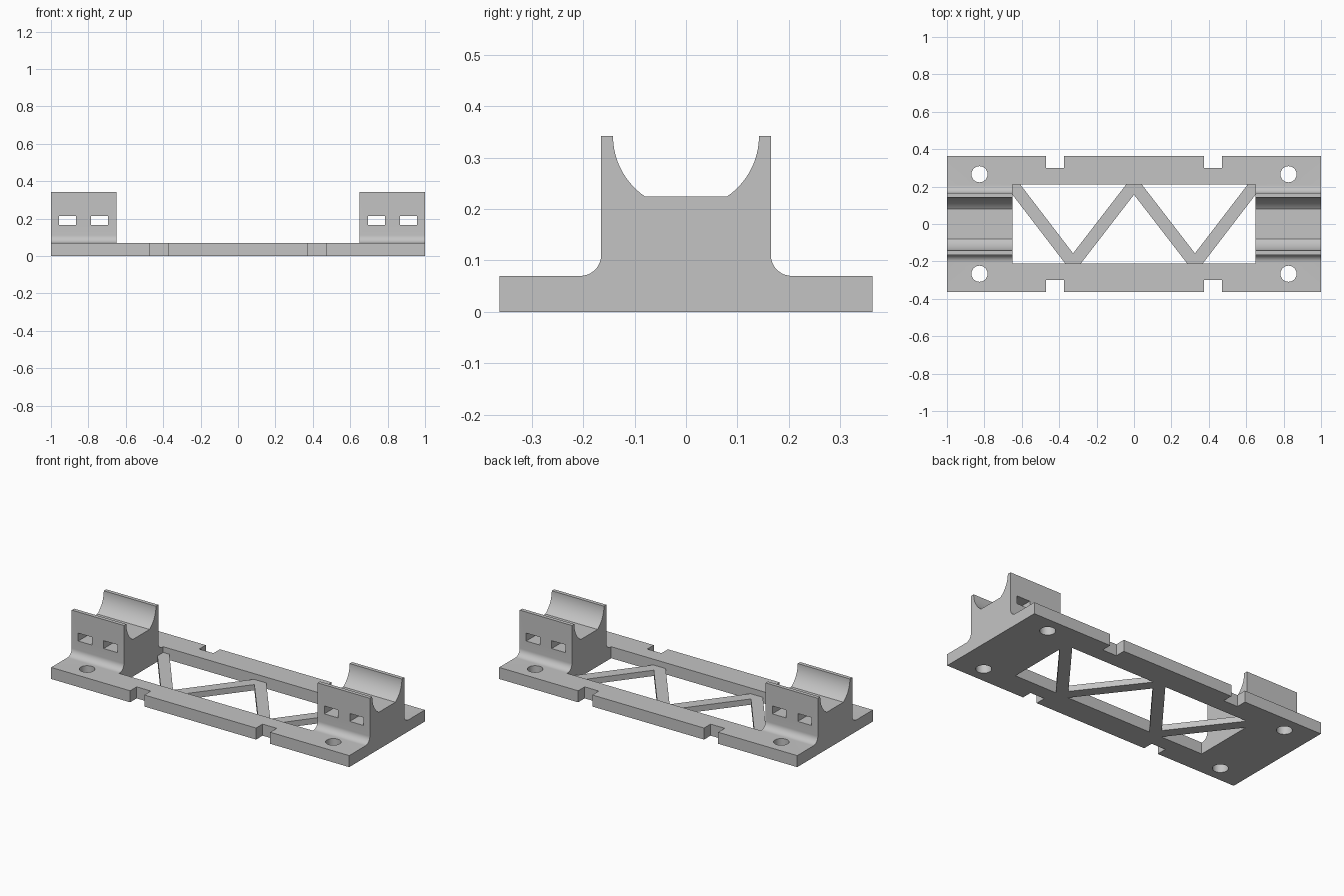
import bpy, bmesh
from math import sin, cos, pi, radians, acos

cube = bpy.data.objects.get("Cube")
if cube:
    bpy.data.objects.remove(cube)

# Main dimensions
HALF_Y, PLATE_TOP, ARM_TOP = 0.3625, 0.07, 0.342
WALL_Y, FILLET = 0.165, 0.041
BORE, FLOOR_Y = 0.142, 0.08
WIN_X, WIN_Y = 0.65, 0.2115

grey = bpy.data.materials.new("plain grey")
grey.use_nodes = True
grey.diffuse_color = (0.55, 0.55, 0.55, 1)
grey.node_tree.nodes["Principled BSDF"].inputs["Base Color"].default_value = (0.55, 0.55, 0.55, 1)


def prism(name, outline, vector):
    """Extrude a closed 3D outline along a vector."""
    bm = bmesh.new()
    face = bm.faces.new([bm.verts.new(p) for p in outline])
    new = bmesh.ops.extrude_face_region(bm, geom=[face])["geom"]
    bmesh.ops.translate(bm, vec=vector, verts=[v for v in new if isinstance(v, bmesh.types.BMVert)])
    bmesh.ops.recalc_face_normals(bm, faces=bm.faces)
    mesh = bpy.data.meshes.new(name)
    bm.to_mesh(mesh)
    bm.free()
    mesh.materials.append(grey)
    obj = bpy.data.objects.new(name, mesh)
    bpy.context.collection.objects.link(obj)
    return obj


def box(name, x, y, z):
    outline = [(x[0], y[0], z[0]), (x[1], y[0], z[0]), (x[1], y[1], z[0]), (x[0], y[1], z[0])]
    return prism(name, outline, (0, 0, z[1] - z[0]))


def span(centre, half):
    return (centre - half, centre + half)


# Half of the end profile: plate edge, fillet, arm, round bore, flat floor
half = [(HALF_Y, 0), (HALF_Y, PLATE_TOP)]
for i in range(13):
    a = radians(270 - 90 * i / 12)
    half.append((WALL_Y + FILLET + FILLET * cos(a), PLATE_TOP + FILLET + FILLET * sin(a)))
half.append((WALL_Y, ARM_TOP))
end = acos(FLOOR_Y / BORE)
for i in range(17):
    a = end * i / 16
    half.append((BORE * cos(a), ARM_TOP - BORE * sin(a)))
profile = half + [(-y, z) for y, z in reversed(half)]
cradle = prism("cradle_frame", [(-1, y, z) for y, z in profile], (2, 0, 0))

# Cutters: centre window, edge notches, screw holes, strap slots
cutters = [box("window_cutter", (-WIN_X, WIN_X), (-WIN_Y, WIN_Y), (-0.1, 0.5))]
for sx in (-1, 1):
    for sy in (-1, 1):
        cutters.append(box("notch_cutter", span(0.4225 * sx, 0.0475), span(0.4 * sy, 0.1), (-0.1, 0.2)))
        ring = [(0.826 * sx + 0.043 * cos(pi * i / 20), 0.266 * sy + 0.043 * sin(pi * i / 20), -0.1)
                for i in range(40)]
        cutters.append(prism("hole_cutter", ring, (0, 0, 0.3)))
    for x in (0.74, 0.911):
        cutters.append(box("slot_cutter", span(x * sx, 0.0455), (-0.5, 0.5), (0.166, 0.214)))

for cutter in cutters:
    cutter.hide_render = True
    mod = cradle.modifiers.new(cutter.name, "BOOLEAN")
    mod.operation, mod.solver, mod.object = "DIFFERENCE", "EXACT", cutter

# Bake the cuts and drop the cutters
bpy.context.view_layer.update()
baked = bpy.data.meshes.new_from_object(cradle.evaluated_get(bpy.context.evaluated_depsgraph_get()))
cradle.modifiers.clear()
cradle.data = baked
for cutter in cutters:
    bpy.data.objects.remove(cutter)

# Zigzag brace, lower than the rails, as one mirrored outline
W, INNER, MID = 0.0415, 0.157, 0.326
right = [(0, INNER), (MID - W, -WIN_Y), (MID + W, -WIN_Y), (WIN_X, INNER), (WIN_X, WIN_Y),
         (WIN_X - W, WIN_Y), (MID, -INNER), (W, WIN_Y)]
outline = right + [(-x, y) for x, y in reversed(right[1:])]
brace = prism("zigzag_brace", [(x, y, 0) for x, y in outline], (0, 0, 0.035))

# Smooth the curved surfaces, keep hard edges
for obj in (cradle, brace):
    bpy.ops.object.select_all(action="DESELECT")
    obj.select_set(True)
    bpy.context.view_layer.objects.active = obj
    bpy.ops.object.shade_smooth_by_angle(angle=radians(30))
